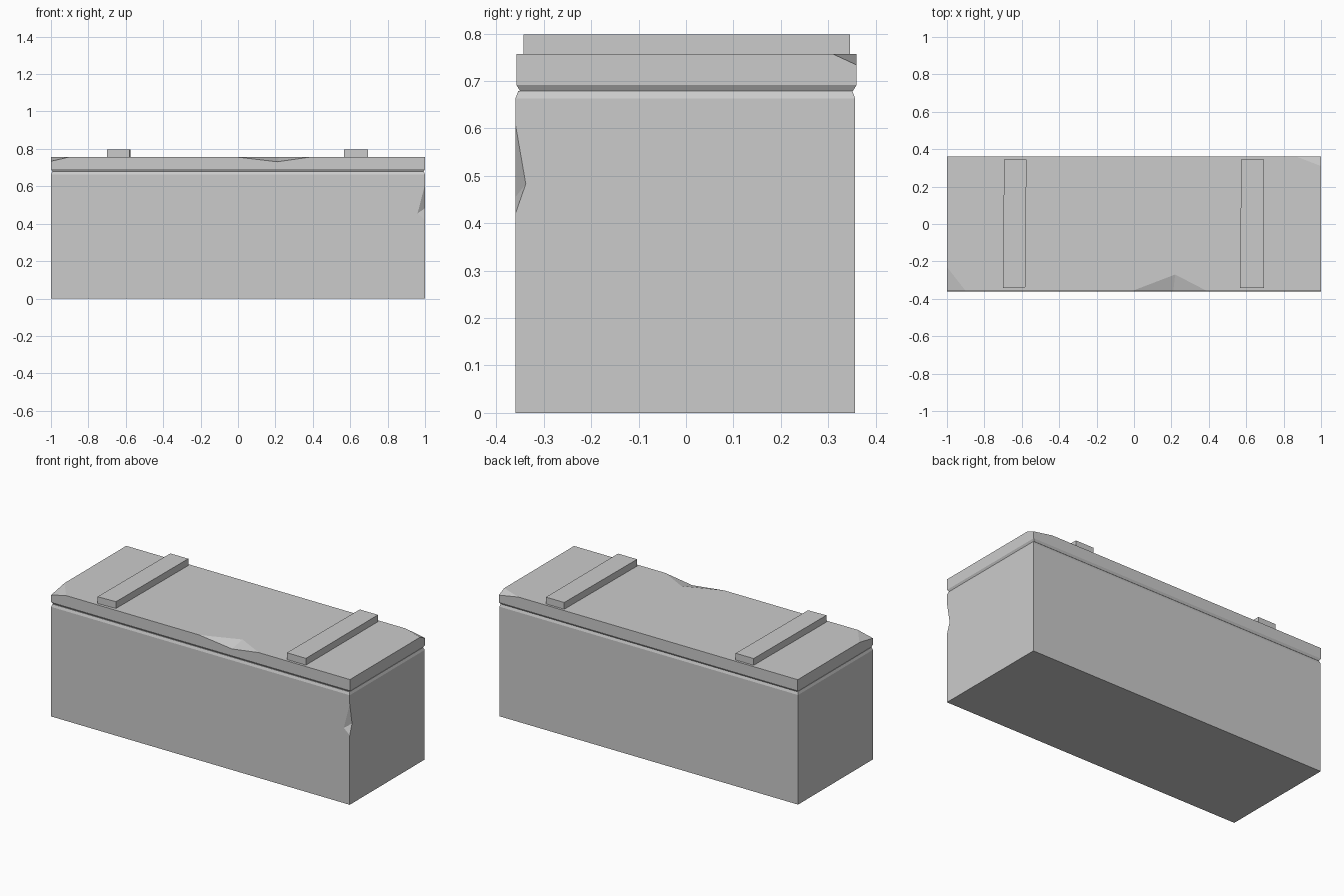
import bpy
import bmesh
from mathutils import Vector

if "Cube" in bpy.data.objects:
    bpy.data.objects.remove(bpy.data.objects["Cube"])


def rect(x0, x1, y0, y1, inset=0.0):
    x0, x1, y0, y1 = x0 + inset, x1 - inset, y0 + inset, y1 - inset
    return [(x0, y0), (x1, y0), (x1, y1), (x0, y1)]


def loft(name, levels):
    """Closed solid from (outline, height) levels, bottom to top."""
    bm = bmesh.new()
    rings = [[bm.verts.new((x, y, z)) for x, y in pts] for pts, z in levels]
    bm.faces.new(rings[0][::-1])
    bm.faces.new(rings[-1])
    for low, high in zip(rings, rings[1:]):
        for i in range(4):
            j = (i + 1) % 4
            bm.faces.new((low[i], low[j], high[j], high[i]))
    return finish(name, bm)


def finish(name, bm):
    bmesh.ops.recalc_face_normals(bm, faces=bm.faces)
    mesh = bpy.data.meshes.new(name)
    bm.to_mesh(mesh)
    bm.free()
    obj = bpy.data.objects.new(name, mesh)
    bpy.context.collection.objects.link(obj)
    return obj


def chip(target, name, points, fixed):
    """Cut a tetrahedral chip; it is enlarged about the middle of its first
    'fixed' points so the cut planes stay put and the rest clears the surface."""
    pts = [Vector(p) for p in points]
    pivot = sum(pts[:fixed], Vector()) / fixed
    bm = bmesh.new()
    v = [bm.verts.new(pivot + (p - pivot) * 1.5) for p in pts]
    for a, b, c in ((0, 1, 2), (0, 1, 3), (0, 2, 3), (1, 2, 3)):
        bm.faces.new((v[a], v[b], v[c]))
    cutter = finish(name, bm)
    cutter.hide_render = True
    cutter.hide_viewport = True
    mod = target.modifiers.new(name, 'BOOLEAN')
    mod.operation = 'DIFFERENCE'
    mod.solver = 'EXACT'
    mod.object = cutter


# Box with a bevelled rim
box = (-1, 1, -0.36, 0.357)
body = loft("chest_body", [(rect(*box), 0), (rect(*box), 0.663),
                           (rect(*box, 0.006), 0.679)])

# Lid with a bevelled lower edge
slab = (-1, 1, -0.358, 0.36)
lid = loft("chest_lid", [(rect(*slab, 0.008), 0.679), (rect(*slab), 0.692),
                         (rect(*slab), 0.757)])

# Two slightly crooked battens on the lid
battens = {
    "left_batten": [(-0.70, -0.343), (-0.58, -0.338), (-0.575, 0.346), (-0.695, 0.346)],
    "right_batten": [(0.567, -0.343), (0.695, -0.343), (0.695, 0.346), (0.573, 0.346)],
}
for name, outline in battens.items():
    loft(name, [(outline, 0.75), (outline, 0.798)])

# Chips: notches fold along their first two points, corners are a single cut
chip(body, "body_edge_notch_cutter",
     [(0.96, -0.36, 0.455), (1, -0.338, 0.483), (1, -0.36, 0.61), (1, -0.36, 0.42)], 2)
chip(lid, "lid_front_notch_cutter",
     [(0.22, -0.27, 0.757), (0.21, -0.358, 0.731), (-0.01, -0.358, 0.757), (0.39, -0.358, 0.757)], 2)
chip(lid, "lid_left_corner_cutter",
     [(-1, -0.23, 0.757), (-0.90, -0.358, 0.757), (-1, -0.358, 0.734), (-1, -0.358, 0.757)], 3)
chip(lid, "lid_right_corner_cutter",
     [(1, 0.31, 0.757), (0.87, 0.36, 0.757), (1, 0.36, 0.734), (1, 0.36, 0.757)], 3)
